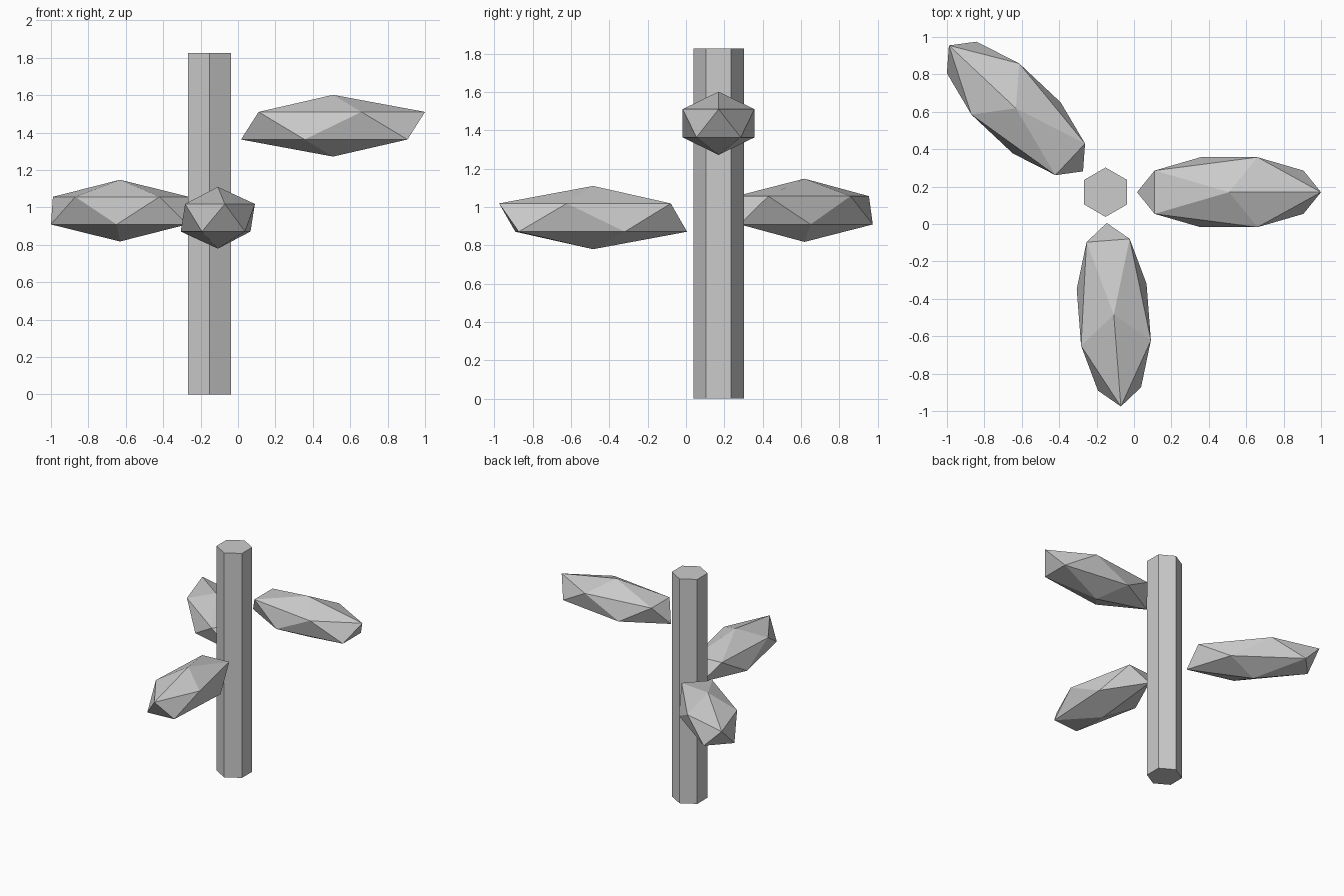
import bpy
import math

cube = bpy.data.objects.get("Cube")
if cube:
    bpy.data.objects.remove(cube, do_unlink=True)

# One plain grey for everything
GREY = (0.6, 0.6, 0.6, 1.0)
grey = bpy.data.materials.new("plain_grey")
grey.use_nodes = True
grey.diffuse_color = GREY
for node in grey.node_tree.nodes:
    if node.type == 'BSDF_PRINCIPLED':
        node.inputs["Base Color"].default_value = GREY


def finish(name):
    obj = bpy.context.object
    obj.name = name
    obj.data.name = name
    obj.data.materials.append(grey)
    bpy.ops.object.shade_flat()
    return obj


# Trunk: straight six-sided post
HEIGHT = 1.826
bpy.ops.mesh.primitive_cylinder_add(
    vertices=6, radius=0.132, depth=HEIGHT, location=(-0.152, 0.17, HEIGHT / 2))
finish("trunk")


# Leaf clumps: stretched icosahedra floating around the trunk
def leaf_clump(name, location, degrees):
    bpy.ops.mesh.primitive_ico_sphere_add(
        subdivisions=1, radius=1, location=location,
        rotation=(0, 0, math.radians(degrees)))
    clump = finish(name)
    clump.scale = (0.55, 0.22, 0.165)


leaf_clump("left_leaf_clump", (0.508, 0.17, 1.437), 0)
leaf_clump("front_leaf_clump", (-0.108, -0.485, 0.945), -85.6)
leaf_clump("back_right_leaf_clump", (-0.631, 0.618, 0.983), 136.8)
